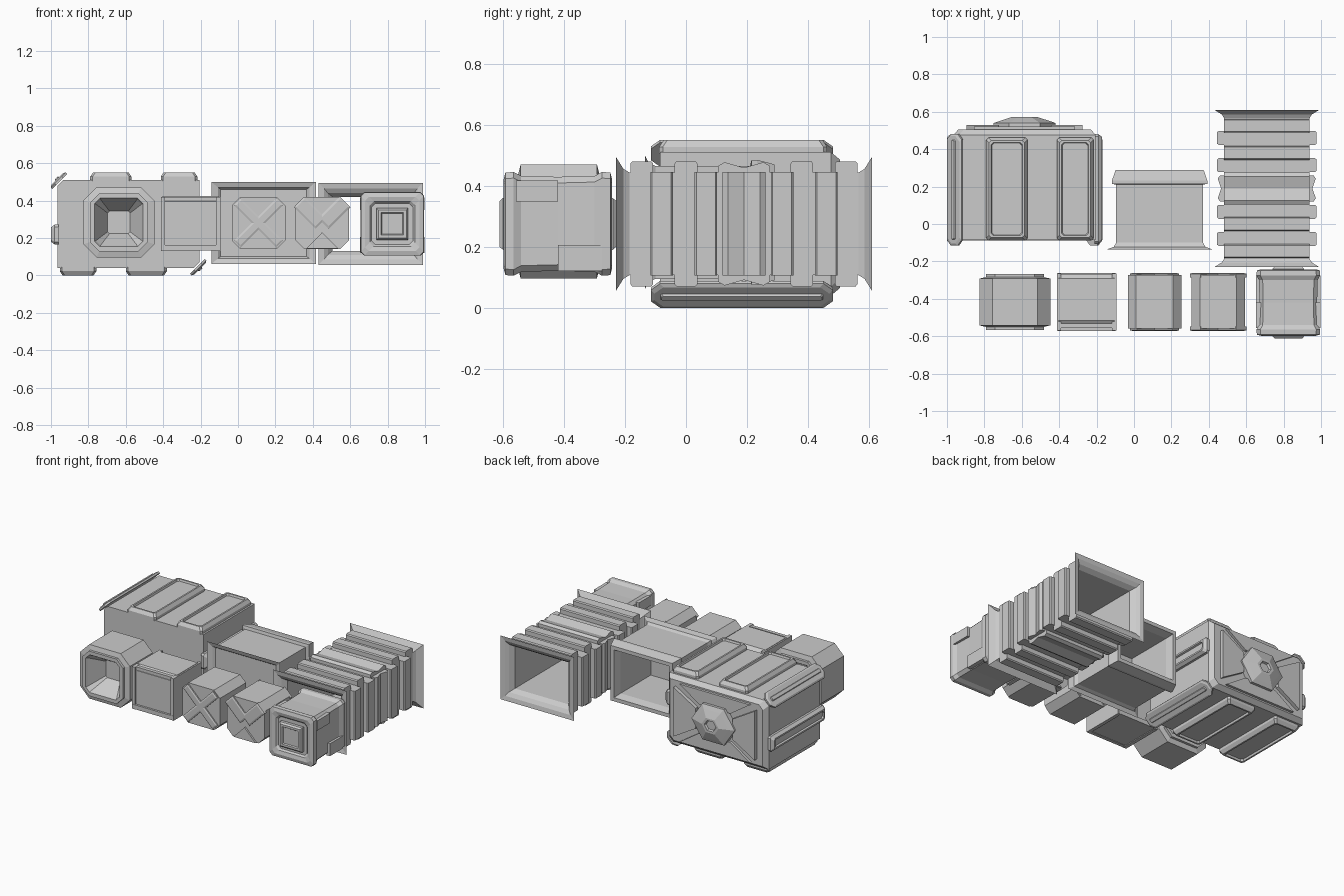
import bpy, bmesh
from mathutils import Matrix, Vector

if "Cube" in bpy.data.objects:
    bpy.data.objects.remove(bpy.data.objects["Cube"])


def frame(o, u, v, n):
    m = Matrix((Vector(u), Vector(v), Vector(n))).transposed().to_4x4()
    m.translation = Vector(o)
    return m


def along_y(x, y, z):
    return frame((x, y, z), (1, 0, 0), (0, 0, 1), (0, 1, 0))


def rect(a, b, c=0):
    # rectangle, or octagon when the corners are cut by c
    if not c:
        return [(-a, -b), (a, -b), (a, b), (-a, b)]
    return [(-a + c, -b), (a - c, -b), (a, -b + c), (a, b - c),
            (a - c, b), (-a + c, b), (-a, b - c), (-a, -b + c)]


def loft(name, sections, m, closed=False):
    bm = bmesh.new()
    rings = [[bm.verts.new(m @ Vector((p[0], p[1], h))) for p in pts] for pts, h in sections]
    pairs = list(zip(rings, rings[1:]))
    if closed:
        pairs.append((rings[-1], rings[0]))
    else:
        bm.faces.new(rings[0])
        bm.faces.new(rings[-1])
    n = len(rings[0])
    for a, b in pairs:
        for i in range(n):
            j = (i + 1) % n
            bm.faces.new((a[i], a[j], b[j], b[i]))
    bmesh.ops.recalc_face_normals(bm, faces=bm.faces)
    me = bpy.data.meshes.new(name)
    bm.to_mesh(me)
    bm.free()
    ob = bpy.data.objects.new(name, me)
    bpy.context.collection.objects.link(ob)
    return ob


def box(name, c, s):
    return loft(name, [(rect(s[0], s[2]), -s[1]), (rect(s[0], s[2]), s[1])], along_y(*c))


def pad(name, m, a, b, h, c=0.012):
    # raised panel with bevelled rim and sunken middle
    loft(name, [(rect(a, b, c), 0), (rect(a, b, c), h * .5),
                (rect(a - .015, b - .015, c), h),
                (rect(a - .026, b - .026, c), h),
                (rect(a - .03, b - .03, c), h * .7)], m)


# End room: extruded body with two cut corners
RX, RZ = -0.585, 0.275
def room(i):
    w, h, c = .38 - i, .235 - i, .03
    return [(-w + c, h), (w, h), (w, -h + c), (w - c, -h), (-w, -h), (-w, h - c)]
loft("room_body", [(room(0), -.085), (room(0), .475), (room(.025), .505)], along_y(RX, 0, RZ))

# Room panels, repeated by half-turn symmetry
for s in (1, -1):
    Y = (0, s, 0)
    for dx, w in ((-.095, .11), (.27, .098)):
        pad("room_roof_panel" if s > 0 else "room_floor_panel",
            frame((RX + s * dx, .187, RZ + s * .23), (1, 0, 0), Y, (0, 0, s)), w, .275, .045)
    pad("room_side_panel", frame((RX - s * .375, .187, RZ - s * .057), (0, 0, 1), Y, (-s, 0, 0)),
        .053, .293, .04)
    r = .70711
    m = frame((RX - s * .368, .183, RZ + s * .227), (r, 0, r), Y, (-s * r, 0, s * r))
    loft("room_corner_plate", [(rect(.056, .298, .03), 0), (rect(.056, .298, .03), .012),
                               (rect(.045, .287, .03), .018)], m)
    loft("room_corner_rail", [(rect(.016, .268, .005), .015), (rect(.011, .263, .005), .026)], m)

# Room back wall: panels around a six-sided hatch
my = along_y(RX, 0, RZ)
for s in (1, -1):
    prof = [(-.27, s * .2), (.27, s * .2), (.12, s * .1), (-.12, s * .1)]
    loft("back_panel_tall", [(prof, .50), (prof, .522)], my)
    prof = [(s * .31, .17), (s * .31, -.17), (s * .14, -.07), (s * .14, .07)]
    loft("back_panel_side", [(prof, .50), (prof, .53)], my)
def hexa(r, k=.75):
    return [(r, 0), (r / 2, r * k), (-r / 2, r * k), (-r, 0), (-r / 2, -r * k), (r / 2, -r * k)]
loft("back_hatch", [(hexa(.165), .50), (hexa(.165), .54), (hexa(.13), .552), (hexa(.065), .573),
                    (hexa(.045), .573), (hexa(.038), .56)], my)

# Short corridor: closed front with flared flange, open framed back
loft("short_corridor", [(rect(a, b), y) for a, b, y in (
    (.23, .18, -.11), (.245, .19, -.125), (.28, .22, -.135), (.245, .195, -.122),
    (.232, .185, -.10), (.232, .185, .21), (.255, .205, .215), (.255, .205, .232),
    (.235, .19, .29), (.21, .165, .29), (.195, .15, .24), (.195, .15, -.09))],
    along_y(.137, 0, .28))

# Ribbed tunnel: hollow core with flared ends
TX, TY, TZ = .71, .19, .275
loft("tunnel_core", [(rect(a, b), y) for a, b, y in (
    (.28, .22, -.42), (.24, .18, -.395), (.228, .168, -.375), (.228, .168, .375),
    (.24, .18, .395), (.28, .22, .42), (.25, .19, .415), (.23, .165, .40),
    (.205, .145, .37), (.205, .145, -.37), (.23, .165, -.40), (.25, .19, -.415))],
    along_y(TX, TY, TZ), True)

# Tunnel ribs: staggered between the sides and the roof/floor
def waist(w, d):
    return [(-w, -.005), (-w, d - .012), (-w * .75, d), (0, d - .018),
            (w * .75, d), (w, d - .012), (w, -.005)]
for s in (1, -1):
    ms = frame((TX + s * .228, TY, TZ), (0, 1, 0), (s, 0, 0), (0, 0, 1))
    mt = frame((TX, TY, TZ + s * .168), (0, 1, 0), (0, 0, s), (1, 0, 0))
    for m, span, offs, w in ((ms, .17, (.125, .27), .07), (mt, .228, (.19, .335), .085)):
        loft("tunnel_waist", [(waist(w, .034), -span), (waist(w, .034), span)], m)
        for o in offs:
            for t in (1, -1):
                q = [(t * o - .037, -.005), (t * o - .037, .03), (t * o - .031, .037),
                     (t * o + .031, .037), (t * o + .037, .03), (t * o + .037, -.005)]
                loft("tunnel_rib", [(q, -span), (q, span)], m)

# Funnel crate: octagonal block with a square funnel at each end
half = [(.155, .155, .05, .15), (.13, .13, .03, .15), (.122, .122, .025, .135), (.06, .06, .01, .03)]
body = [(.155, .155, .05, .133), (.19, .187, .07, .125)]
loft("funnel_crate", [(rect(a, b, c), -y) for a, b, c, y in half[::-1] + body] +
     [(rect(a, b, c), y) for a, b, c, y in body[::-1] + half], along_y(-.637, -.417, .283))

# Plain crate with chamfered long edges and front lips
yz = [(-.14, -.145), (.145, -.145), (.15, .12), (.125, .143), (-.10, .143), (-.14, .115)]
mx = frame((-.253, -.417, .28), (0, 1, 0), (0, 0, 1), (1, 0, 0))
loft("plain_crate", [(yz, -.15), (yz, .15)], mx)
for s in (1, -1):
    box("plain_crate_rim", (-.253 + s * .148, -.417, .275), (.012, .152, .145))
    box("plain_crate_lip", (-.253, -.417 + s * .142, .147), (.155, .012, .015))
box("plain_crate_top_lip", (-.253, -.543, .398), (.155, .012, .02))

# Crossed crate and chevron crate
def bar(name, x, y, z, d, length, w):
    r = .70711
    loft(name, [(rect(length, w), -.012), (rect(length, w), .008), (rect(length - .01, w - .01), .012)],
         frame((x, y, z), (r, 0, d * r), (-d * r, 0, r), (0, -1 if y < -.41 else 1, 0)))
for x in (.11, .45):
    loft("octagon_crate", [(rect(.143, .138, .045), -.143), (rect(.143, .138, .045), .143)],
         along_y(x, -.417, .28))
for y in (-.56, -.274):
    for d in (1, -1):
        bar("cross_bar", .11, y, .28, d, .16, .026)
        bar("chevron_bar", .45 + d * .065, y, .335, d, .082, .04)
    tri = [(-.085, -.136), (.085, -.136), (0, -.05)]
    loft("chevron_wedge", [(tri, -.012), (tri, .012)], along_y(.45, y, .28))

# Pinched crate: flared ends, nested square plates
loft("pinched_crate", [(rect(a, a, .02), y) for a, y in (
    (.11, -.160), (.12, -.172), (.145, -.178), (.168, -.172), (.17, -.145), (.157, -.12), (.154, 0),
    (.157, .12), (.17, .145), (.168, .172), (.145, .178), (.12, .172), (.11, .160))],
    along_y(.825, -.42, .275))
for s in (1, -1):
    m = frame((.825, -.42 + s * .155, .275), (1, 0, 0), (0, 0, 1), (0, s, 0))
    loft("pinched_crate_plate", [(rect(a, a), h) for a, h in (
        (.085, 0), (.085, .025), (.075, .036), (.06, .036), (.055, .028))], m)
    # stepped panels on the sides
    box("crate_upper_panel", (.825 + s * .158, -.488, .383), (.014, .069, .034))
    box("crate_lower_panel", (.825 + s * .158, -.348, .163), (.014, .072, .043))
